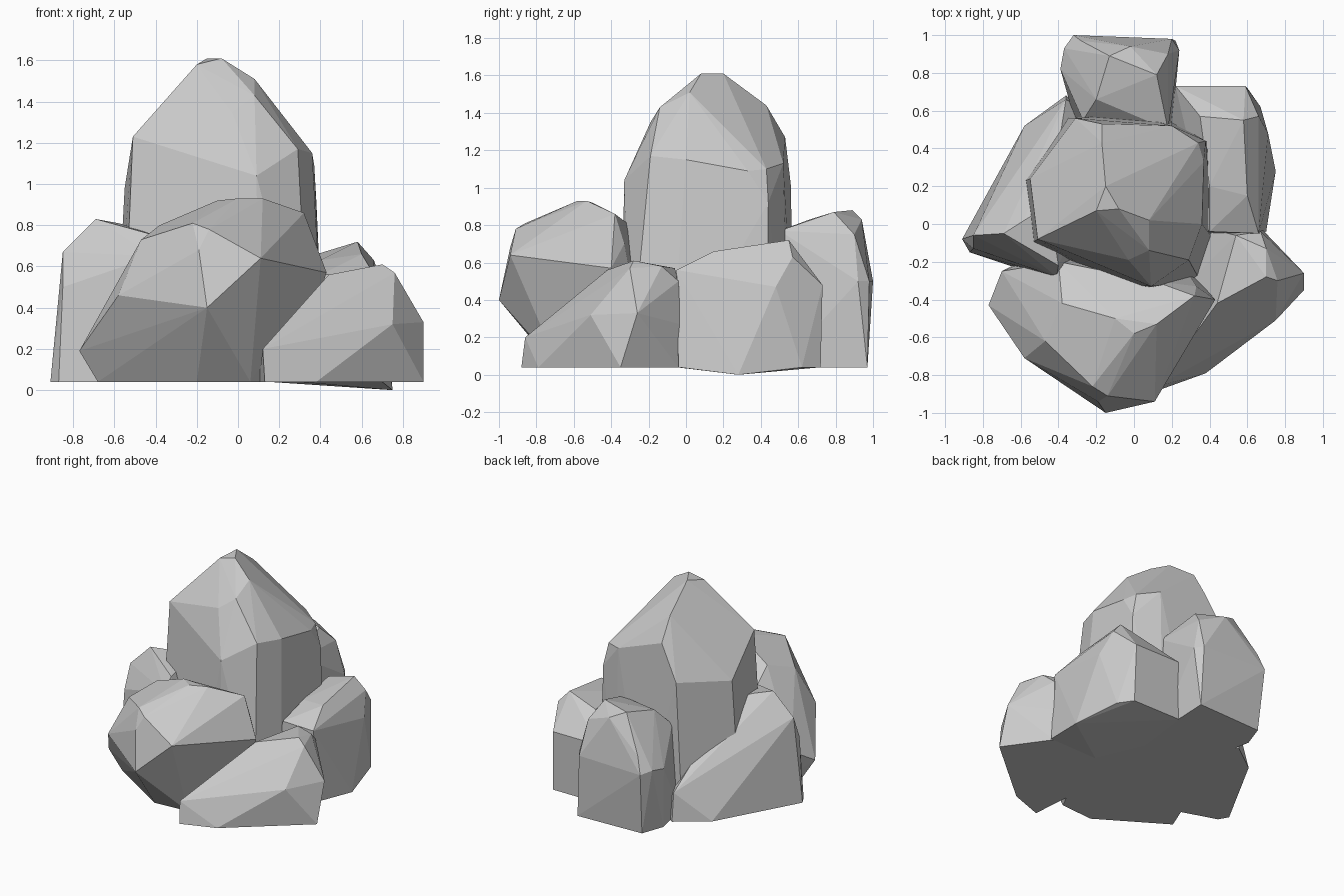
import bpy
import bmesh

default_cube = bpy.data.objects.get("Cube")
if default_cube:
    bpy.data.objects.remove(default_cube, do_unlink=True)

GROUND = .04

# One plain stone colour
stone = bpy.data.materials.new("grey_stone")
stone.use_nodes = True
stone_colour = (.6, .6, .6, 1)
stone.diffuse_color = stone_colour
shader = next(node for node in stone.node_tree.nodes if node.type == "BSDF_PRINCIPLED")
shader.inputs["Base Color"].default_value = stone_colour
shader.inputs["Roughness"].default_value = .9


def chiselled_rock(name, footprint, corners):
    """Wrap a faceted convex stone around a ground outline and its upper corners."""
    bm = bmesh.new()
    for x, y in footprint:
        bm.verts.new((x, y, GROUND))
    for corner in corners:
        bm.verts.new(corner)
    hull = bmesh.ops.convex_hull(bm, input=bm.verts, use_existing_faces=False)
    leftovers = set(hull["geom_interior"]) | set(hull["geom_unused"])
    loose = [item for item in leftovers if isinstance(item, bmesh.types.BMVert)]
    bmesh.ops.delete(bm, geom=loose, context="VERTS")

    # Merge nearly coplanar triangles into broad flat facets
    bmesh.ops.dissolve_limit(bm, angle_limit=.06, verts=bm.verts, edges=bm.edges)
    bmesh.ops.recalc_face_normals(bm, faces=bm.faces)

    mesh = bpy.data.meshes.new(name)
    bm.to_mesh(mesh)
    bm.free()
    mesh.materials.append(stone)
    rock = bpy.data.objects.new(name, mesh)
    bpy.context.collection.objects.link(rock)
    return rock


# Tall central stone
chiselled_rock(
    "central_spire",
    footprint=[(-.6, .22), (-.56, -.12), (-.1, -.32), (.1, -.35), (.35, -.3),
               (.42, -.08), (.4, .43), (.2, .54), (-.03, .58), (-.36, .56)],
    corners=[
        # shoulders
        (-.51, -.08, 1.23), (-.55, .24, .98), (.09, -.33, 1.04), (.29, -.19, 1.17),
        (.36, 0, 1.15), (.37, .33, 1.09), (.38, .44, .92), (-.31, .56, 1.02),
        # upper slopes
        (-.03, -.19, 1.35), (.08, -.14, 1.43), (.08, .02, 1.51), (.34, .43, 1.1),
        (.2, .52, 1.13), (-.17, .53, 1.27), (-.17, .43, 1.44),
        # crest
        (-.2, .07, 1.58), (-.08, .08, 1.61), (-.15, .2, 1.61),
    ],
)

# Broad stone leaning out at the front
chiselled_rock(
    "front_boulder",
    footprint=[(-.68, -.4), (-.6, -.2), (-.2, -.7), (.06, -.68), (.2, -.4),
               (.25, -.2), (-.3, -.1)],
    corners=[
        # overhanging belt
        (-.77, -.43, .19), (-.58, -.71, .46), (-.15, -1, .4), (.11, -.94, .64),
        (.43, -.4, .57), (-.7, -.25, .3),
        # upper facets
        (-.19, -.94, .68), (-.14, -.91, .78), (-.22, -.86, .81), (-.47, -.62, .73),
        (-.38, -.42, .8), (-.1, -.5, .92), (0, -.58, .93), (.12, -.53, .93),
        (.24, -.6, .78), (.32, -.38, .86), (.33, -.33, .7),
        # hidden back
        (-.4, -.2, .65), (.1, -.3, .8),
    ],
)

# Sloping stone on the negative x side
chiselled_rock(
    "right_boulder",
    footprint=[(-.91, -.08), (-.87, -.15), (-.42, -.3), (-.2, -.2),
               (-.58, .52), (-.36, .68), (-.1, .5)],
    corners=[(-.85, -.06, .67), (-.85, -.13, .5), (-.69, -.05, .83), (-.58, .02, .81),
             (-.41, -.28, .65), (-.4, -.22, .75), (-.45, .1, .77), (-.36, .66, .25)],
)

# Low wedge on the positive x side, toward the front
chiselled_rock(
    "left_front_wedge",
    footprint=[(.13, -.88), (.38, -.79), (.9, -.35),
               (.68, -.04), (.3, 0), (.1, -.5)],
    corners=[(.12, -.86, .2), (.75, -.51, .32), (.9, -.26, .33), (.76, -.3, .57),
             (.7, -.28, .61), (.44, -.42, .56), (.7, -.13, .58), (.54, -.06, .57),
             (.67, -.04, .5), (.68, -.03, .27)],
)

# Blocky stone on the positive x side, toward the back
chiselled_rock(
    "left_back_boulder",
    footprint=[(.7, -.04), (.3, -.05), (.15, .3), (.2, .72), (.6, .72), (.67, .62)],
    corners=[(.75, .28, 0), (.4, -.04, .56), (.66, -.05, .56), (.6, .15, .66),
             (.58, .55, .72), (.66, .57, .63), (.4, .2, .63), (.35, .57, .65),
             (.59, .73, .48), (.22, .73, .48), (.71, .48, .47)],
)

# Upright stone at the back
chiselled_rock(
    "back_boulder",
    footprint=[(-.3, .95), (.22, .97), (.2, .5), (-.3, .5), (-.36, .78)],
    corners=[(-.32, 1, .5), (.2, .98, .5), (.24, .92, .5), (-.37, .93, .52),
             (-.39, .82, .5), (-.28, .97, .62), (-.13, .89, .88), (-.02, .94, .83),
             (.12, .79, .87), (.18, .9, .75), (-.2, .66, .83), (-.27, .55, .7),
             (.18, .5, .77)],
)
